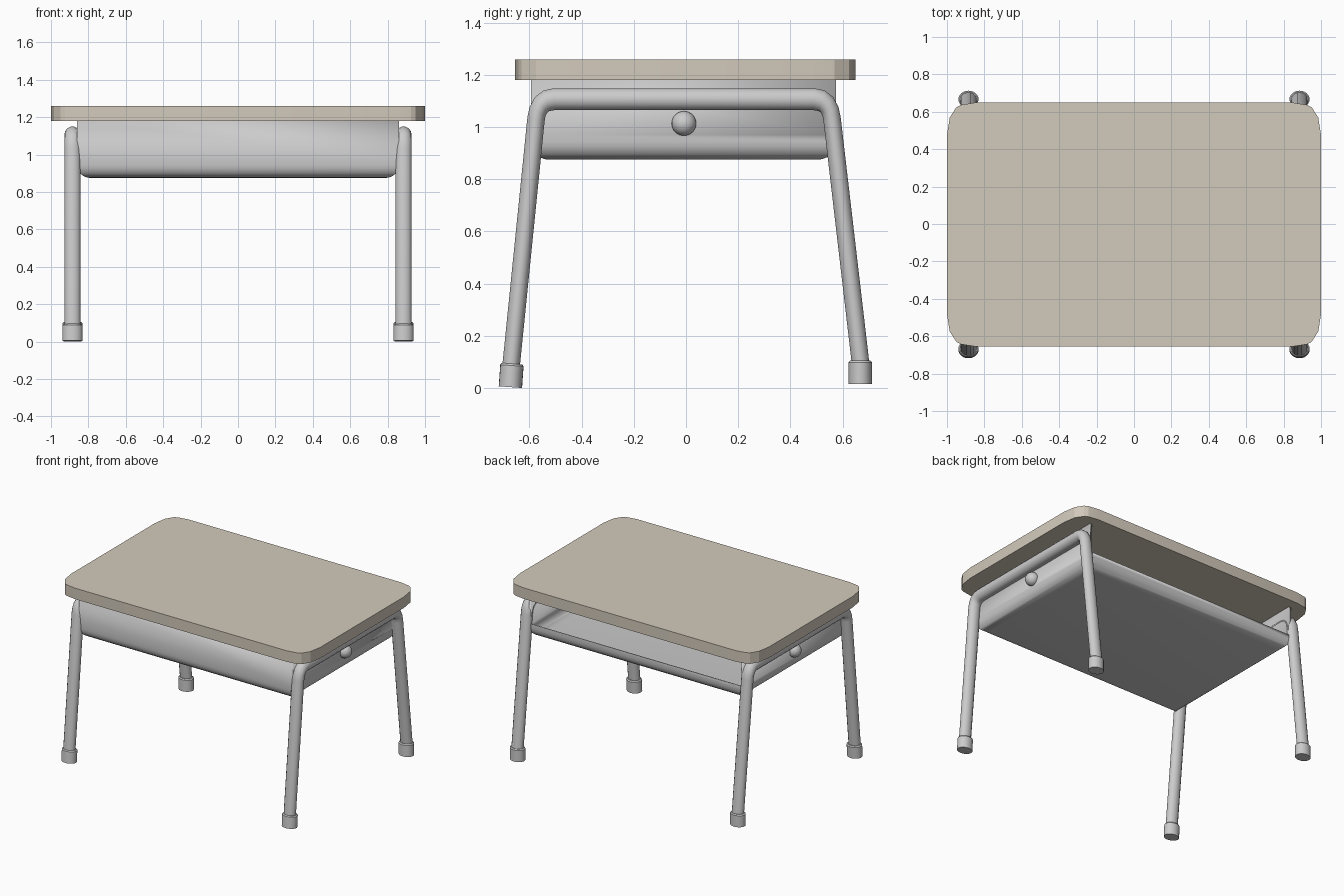
import bpy, bmesh, math
from mathutils import Matrix

if "Cube" in bpy.data.objects:
    bpy.data.objects.remove(bpy.data.objects["Cube"])


def finish(obj, angle=35):
    bpy.ops.object.select_all(action='DESELECT')
    obj.select_set(True)
    bpy.context.view_layer.objects.active = obj
    bpy.ops.object.shade_smooth_by_angle(angle=math.radians(angle))
    return obj


def from_bmesh(name, bm):
    bmesh.ops.recalc_face_normals(bm, faces=bm.faces)
    mesh = bpy.data.meshes.new(name)
    bm.to_mesh(mesh)
    bm.free()
    obj = bpy.data.objects.new(name, mesh)
    bpy.context.collection.objects.link(obj)
    return obj


# Tabletop: rounded-corner outline, extruded
corner = [(1, 0.48), (0.985, 0.572), (0.95, 0.627), (0.925, 0.64), (0.85, 0.652)]
outline = (corner + [(-x, y) for x, y in reversed(corner)]
           + [(-x, -y) for x, y in corner] + [(x, -y) for x, y in reversed(corner)])
bm = bmesh.new()
face = bm.faces.new([bm.verts.new((x, y - 0.003, 1.18)) for x, y in outline])
ext = bmesh.ops.extrude_face_region(bm, geom=[face])
top_verts = [v for v in ext['geom'] if isinstance(v, bmesh.types.BMVert)]
bmesh.ops.translate(bm, verts=top_verts, vec=(0, 0, 0.08))
tabletop = from_bmesh("tabletop", bm)
wood = bpy.data.materials.new("tabletop_tan")
wood.diffuse_color = (0.65, 0.59, 0.50, 1)
wood.use_nodes = True
wood.node_tree.nodes["Principled BSDF"].inputs["Base Color"].default_value = wood.diffuse_color
tabletop.data.materials.append(wood)
finish(tabletop, 15)

# Storage tray: rounded bottom edges, open top, opening above a low lip at the back
z0, z1, lip = 0.875, 1.182, 0.97
y0, y1 = -0.595, 0.575
bm = bmesh.new()
bmesh.ops.create_cube(bm, size=1)
bmesh.ops.scale(bm, vec=(1.72, y1 - y0, z1 - z0), verts=bm.verts)
bmesh.ops.translate(bm, vec=(0, (y0 + y1) / 2, (z0 + z1) / 2), verts=bm.verts)
bottom = [e for e in bm.edges if all(v.co.z < z0 + 0.01 for v in e.verts)]
bmesh.ops.bevel(bm, geom=bottom, offset=0.07, segments=6, profile=0.5, affect='EDGES')
bmesh.ops.bisect_plane(bm, geom=bm.verts[:] + bm.edges[:] + bm.faces[:],
                       plane_co=(0, 0, lip), plane_no=(0, 0, 1))
bm.normal_update()
openings = [f for f in bm.faces if f.normal.z > 0.9
            or (f.normal.y > 0.9 and f.calc_center_median().z > lip)]
bmesh.ops.delete(bm, geom=openings, context='FACES')
tray = from_bmesh("storage_tray", bm)
shell = tray.modifiers.new("thickness", 'SOLIDIFY')
shell.thickness = 0.018
shell.offset = -1
finish(tray)

# Leg frames: one bent tube per side, slightly flattened in depth
FLAT = 0.8
path = [(-0.672, 0.07), (-0.575, 1.03), (-0.569, 1.06), (-0.556, 1.085), (-0.535, 1.101),
        (-0.505, 1.107), (0.49, 1.107), (0.52, 1.101), (0.541, 1.085), (0.554, 1.06),
        (0.56, 1.03), (0.672, 0.07)]


def leg_frame(name, x):
    curve = bpy.data.curves.new(name, 'CURVE')
    curve.dimensions = '3D'
    curve.bevel_depth = 0.043
    curve.bevel_resolution = 5
    spline = curve.splines.new('POLY')
    spline.points.add(len(path) - 1)
    for p, (y, z) in zip(spline.points, path):
        p.co = (x, y / FLAT, z, 1)
    obj = bpy.data.objects.new(name, curve)
    obj.scale.y = FLAT
    bpy.context.collection.objects.link(obj)
    bpy.ops.object.select_all(action='DESELECT')
    obj.select_set(True)
    bpy.context.view_layer.objects.active = obj
    bpy.ops.object.convert(target='MESH')
    finish(bpy.context.object)


# Feet: oval caps with a small chamfer at the top
def foot(name, x, y, z, tilt):
    bm = bmesh.new()
    bmesh.ops.create_cone(bm, cap_ends=True, segments=24, radius1=0.054,
                          radius2=0.054, depth=0.09)
    rim = [e for e in bm.edges if all(v.co.z > 0.04 for v in e.verts)]
    bmesh.ops.bevel(bm, geom=rim, offset=0.007, segments=1, affect='EDGES')
    bmesh.ops.scale(bm, vec=(1, 0.83, 1), verts=bm.verts)
    bmesh.ops.transform(bm, verts=bm.verts, matrix=Matrix.Translation((x, y, z))
                        @ Matrix.Rotation(math.radians(tilt), 4, 'X'))
    finish(from_bmesh(name, bm))


for side, s in (("left", -1), ("right", 1)):
    leg_frame(side + "_leg_frame", s * 0.885)
    foot(side + "_front_foot", s * 0.885, -0.67, 0.048, -4)
    foot(side + "_back_foot", s * 0.885, 0.668, 0.06, 0)
    # Round knob on each tray end
    bm = bmesh.new()
    bmesh.ops.create_uvsphere(bm, u_segments=24, v_segments=16, radius=0.047)
    bmesh.ops.translate(bm, verts=bm.verts, vec=(s * 0.865, -0.008, 1.014))
    finish(from_bmesh(side + "_knob", bm))
